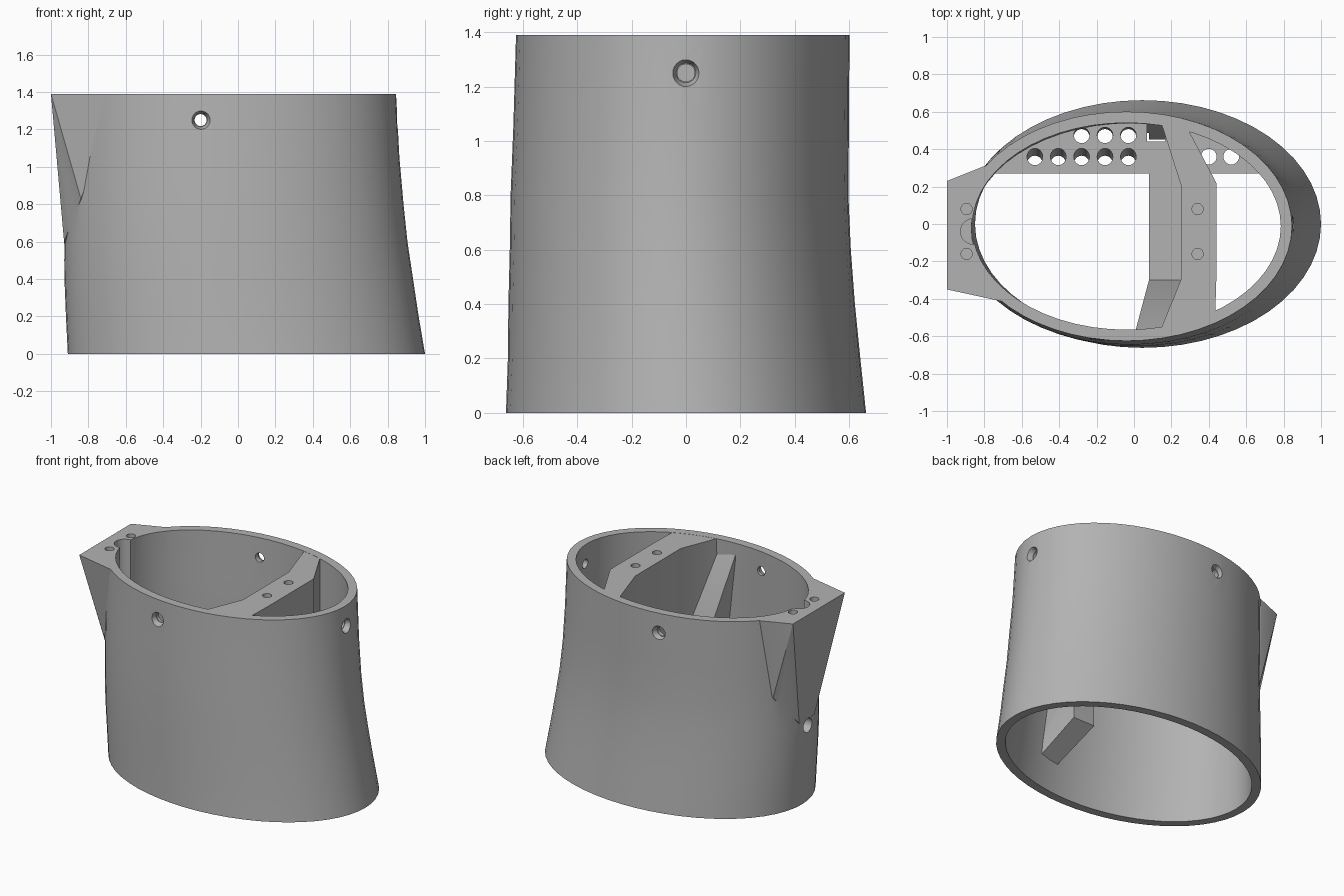
import bpy, bmesh, math
from mathutils import Vector, Matrix

if "Cube" in bpy.data.objects:
    bpy.data.objects.remove(bpy.data.objects["Cube"], do_unlink=True)

TOP = 1.39
SEGMENTS = 56
# Tapered oval sections: z, centre x, centre y, half width, half depth
SECTIONS = [(0, .045, 0, .955, .662), (.2, .023, -.007, .943, .648),
            (.4, .004, -.016, .932, .637), (.6, -.012, -.021, .918, .627),
            (.8, -.022, -.024, .907, .621), (1.05, -.032, -.018, .895, .617),
            (TOP, -.04, -.012, .885, .613)]

plastic = bpy.data.materials.new("grey plastic")
plastic.use_nodes = True
GREY = (.45, .45, .45, 1)
plastic.diffuse_color = GREY
plastic.node_tree.nodes["Principled BSDF"].inputs["Base Color"].default_value = GREY


def finish(bm, name):
    bmesh.ops.recalc_face_normals(bm, faces=bm.faces)
    mesh = bpy.data.meshes.new(name)
    bm.to_mesh(mesh)
    bm.free()
    obj = bpy.data.objects.new(name, mesh)
    bpy.context.collection.objects.link(obj)
    return obj


def loft(name, inset=0, overshoot=0):
    """Stack of oval rings, skinned and capped."""
    bm = bmesh.new()
    rows = list(SECTIONS)
    if overshoot:
        rows = [(-overshoot,) + rows[0][1:]] + rows + [(TOP + overshoot,) + rows[-1][1:]]
    rings = []
    for z, cx, cy, a, b in rows:
        angles = [2 * math.pi * i / SEGMENTS for i in range(SEGMENTS)]
        rings.append([bm.verts.new((cx + (a - inset) * math.cos(t),
                                    cy + (b - inset) * math.sin(t), z)) for t in angles])
    for low, high in zip(rings, rings[1:]):
        for i in range(SEGMENTS):
            j = (i + 1) % SEGMENTS
            bm.faces.new((low[i], low[j], high[j], high[i]))
    bm.faces.new(rings[0][::-1])
    bm.faces.new(rings[-1])
    return finish(bm, name)


def prism(name, outline, z0, z1):
    bm = bmesh.new()
    face = bm.faces.new([bm.verts.new((x, y, z0)) for x, y in outline])
    extruded = bmesh.ops.extrude_face_region(bm, geom=[face])["geom"]
    moved = [g for g in extruded if isinstance(g, bmesh.types.BMVert)]
    bmesh.ops.translate(bm, verts=moved, vec=(0, 0, z1 - z0))
    return finish(bm, name)


def hull(name, points):
    bm = bmesh.new()
    for p in points:
        bm.verts.new(p)
    bmesh.ops.convex_hull(bm, input=bm.verts)
    return finish(bm, name)


def rod(start, direction, length, r1, r2=None):
    """Round cutter running from start along direction."""
    d = Vector(direction).normalized()
    place = Matrix.Translation(Vector(start) + d * length / 2) @ d.to_track_quat('Z', 'Y').to_matrix().to_4x4()
    bm = bmesh.new()
    bmesh.ops.create_cone(bm, cap_ends=True, segments=24, radius1=r1,
                          radius2=r1 if r2 is None else r2, depth=length, matrix=place)
    return finish(bm, "cutter")


def combine(obj, other, operation):
    mod = obj.modifiers.new("combine", 'BOOLEAN')
    mod.operation, mod.object, mod.solver = operation, other, 'EXACT'
    bpy.context.view_layer.update()
    graph = bpy.context.evaluated_depsgraph_get()
    mesh = bpy.data.meshes.new_from_object(obj.evaluated_get(graph))
    obj.modifiers.clear()
    obj.data = mesh
    bpy.data.objects.remove(other, do_unlink=True)


def cut(obj, other):
    combine(obj, other, 'DIFFERENCE')


# Oval shell with a flared mounting block on the -x end
shell = loft("oval_shell")
block = hull("mounting_block", [
    (-1, .23, TOP), (-.8, .31, TOP), (-1, -.35, TOP), (-.63, -.43, TOP), (-.6, .3, TOP),
    (-.85, .24, .83), (-.84, -.3, .83), (-.93, .06, .6), (-.93, -.11, .6), (-.75, 0, .6)])
combine(shell, block, 'UNION')
cut(shell, loft("cutter", inset=.06, overshoot=.06))

# Cable groove and its side outlet
cut(shell, rod((-.86, -.04, .6), (0, 0, 1), .9, .068))
cut(shell, rod((-1.05, -.04, .55), (1, 0, 0), .3, .05))

# Countersunk side screw holes
for start, inward in [((-.2, -.615, 1.25), (0, 1, 0)), ((-.2, .592, 1.25), (0, -1, 0)),
                      ((.848, 0, 1.25), (-1, 0, 0))]:
    outside = Vector(start) - Vector(inward) * .02
    cut(shell, rod(outside, inward, .055, .055, .036))
    cut(shell, rod(outside, inward, .2, .032))

# Bridge across the top, angled at its back end
bridge = prism("top_bridge", [(.12, -.62), (.43, -.62), (.44, -.3), (.44, .22), (.24, .6),
                              (.12, .62), (.25, .21), (.25, -.3)], .68, TOP - .001)

# Vertical screw holes in the block and the bridge
for y in (.08, -.16):
    cut(shell, rod((-.895, y, TOP - .15), (0, 0, 1), .3, .03))
    cut(bridge, rod((.34, y, TOP - .15), (0, 0, 1), .3, .03))

# Lower crossbar and its slanted foot on the front wall
crossbar = prism("lower_crossbar", [(.08, -.32), (.25, -.32), (.25, .62), (.08, .62)], .55, .7)
foot = hull("slanted_foot", [
    (0, -.6, TOP - .01), (.14, -.6, TOP - .01), (.08, -.3, .7), (.25, -.3, .7),
    (.08, -.3, .4), (.25, -.3, .4), (.15, -.62, .2), (.3, -.62, .2)])

# Perforated shelf along the back wall
shelf = prism("perforated_shelf", [(-.9, .27), (.9, .27), (.9, .7), (-.9, .7)], .6, .699)
for x in (-.53, -.405, -.28, -.155, -.03, .4, .52):
    lean = -.4 if x < .2 else 0
    cut(shelf, rod((x, .36 - lean * .1, .8), (0, lean, -1), .4, .042))
for x in (-.28, -.155, -.03):
    cut(shelf, rod((x, .485, .8), (0, -.1, -1), .4, .042))

# Sloping pocket where the crossbar meets the shelf
for part in (shelf, crossbar):
    cut(part, hull("cutter", [(x, y, z) for x in (.07, .165)
                              for y, z in ((.44, .53), (.44, .75), (.55, .75), (.55, .7))]))

# Trim the inner parts to the oval, embedded half way into the wall
for part in (bridge, crossbar, foot, shelf):
    combine(part, loft("cutter", inset=.03), 'INTERSECT')

# Colour and shading
for part in (shell, bridge, crossbar, foot, shelf):
    part.data.materials.clear()
    part.data.materials.append(plastic)
    bpy.ops.object.select_all(action='DESELECT')
    part.select_set(True)
    bpy.context.view_layer.objects.active = part
    bpy.ops.object.shade_smooth_by_angle(angle=math.radians(25))
